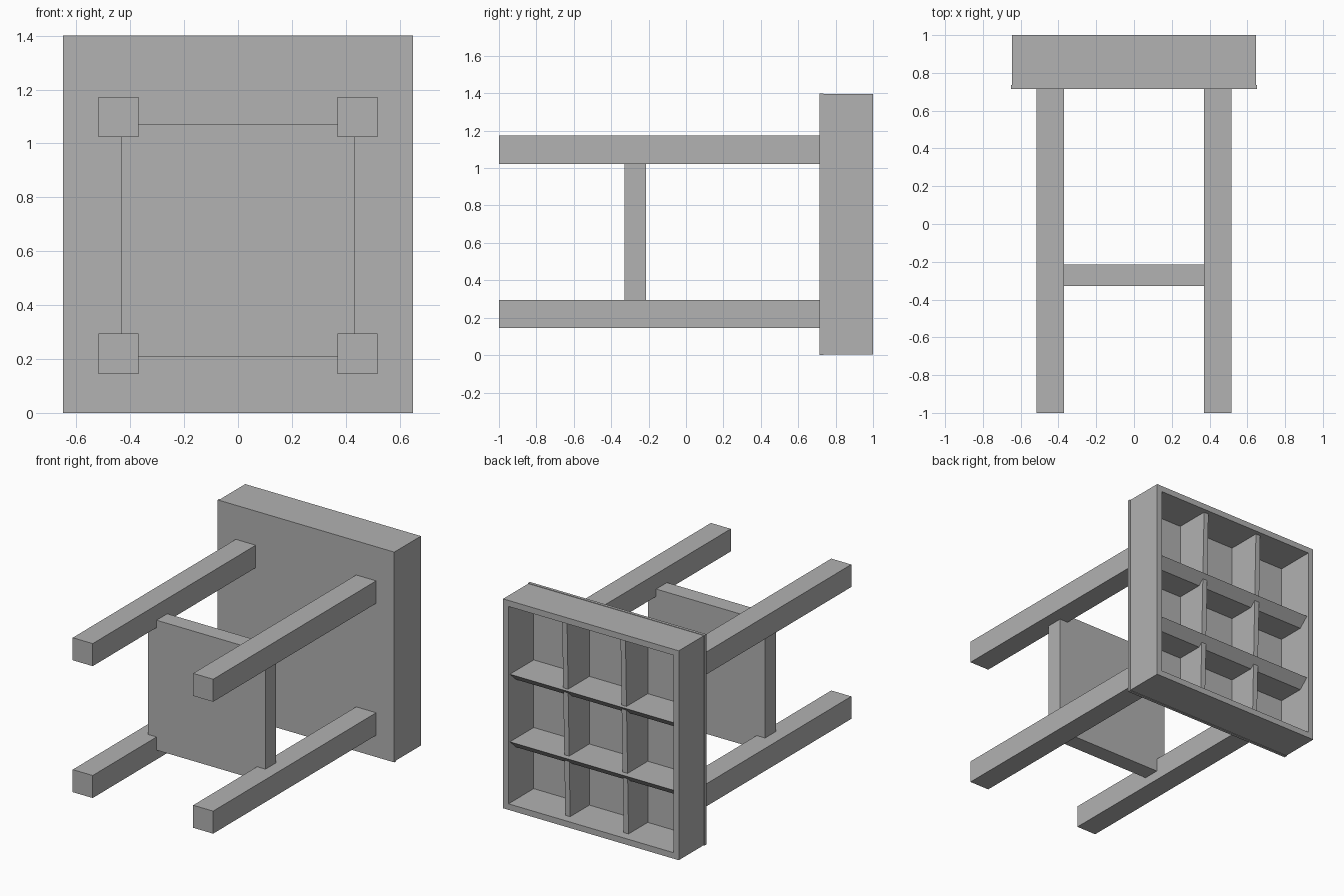
import bpy
import bmesh

cube = bpy.data.objects.get("Cube")
if cube:
    bpy.data.objects.remove(cube, do_unlink=True)

grey = bpy.data.materials.new("plain_grey")
grey.use_nodes = True
COLOUR = (0.445, 0.445, 0.445, 1)
grey.diffuse_color = COLOUR
grey.node_tree.nodes["Principled BSDF"].inputs["Base Color"].default_value = COLOUR


def finish(name, bm):
    bmesh.ops.recalc_face_normals(bm, faces=bm.faces)
    mesh = bpy.data.meshes.new(name)
    bm.to_mesh(mesh)
    bm.free()
    mesh.materials.append(grey)
    obj = bpy.data.objects.new(name, mesh)
    bpy.context.collection.objects.link(obj)
    return obj


def prism(name, x0, x1, profile):
    """Extrude a (y, z) outline along x."""
    bm = bmesh.new()
    face = bm.faces.new([bm.verts.new((x0, y, z)) for y, z in profile])
    new = bmesh.ops.extrude_face_region(bm, geom=[face])["geom"]
    bmesh.ops.translate(bm, vec=(x1 - x0, 0, 0),
                        verts=[v for v in new if isinstance(v, bmesh.types.BMVert)])
    return finish(name, bm)


def box(name, x0, x1, y0, y1, z0, z1):
    return prism(name, x0, x1, [(y0, z0), (y1, z0), (y1, z1), (y0, z1)])


HALF_W, HEIGHT = 0.65, 1.4
FRONT, FLOOR, BACK = 0.715, 0.735, 1.0
LIP, WALL = 0.003, 0.043

# Seat panel, slightly larger than the frame behind it
box("seat_panel", -HALF_W, HALF_W, FRONT, FLOOR, 0, HEIGHT)

# Frame around the open compartments
for side, s in (("left", 1), ("right", -1)):
    x0, x1 = sorted((s * (HALF_W - WALL), s * (HALF_W - LIP)))
    box(f"frame_{side}", x0, x1, FLOOR, BACK, LIP, HEIGHT - LIP)
inner = HALF_W - WALL
box("frame_bottom", -inner, inner, FLOOR, BACK, LIP, WALL)
box("frame_top", -inner, inner, FLOOR, BACK, HEIGHT - WALL, HEIGHT - LIP)

# Horizontal ribs with a chamfered rear edge
for name, top in (("lower_rib", 0.45), ("upper_rib", 0.9)):
    prism(name, -inner, inner,
          [(FLOOR, top), (0.985, top), (0.92, top - 0.06), (FLOOR, top - 0.06)])

# Upright ribs, a little deeper set toward the bottom
for side, s in (("left", 1), ("right", -1)):
    x = s * 0.215
    prism(f"upright_rib_{side}", x - 0.018, x + 0.018,
          [(FLOOR, WALL), (0.937, WALL), (0.97, HEIGHT - WALL), (FLOOR, HEIGHT - WALL)])

# Four square legs
for side, s in (("left", 1), ("right", -1)):
    x0, x1 = sorted((s * 0.37, s * 0.517))
    for level, z in (("lower", 0.145), ("upper", 1.023)):
        box(f"{level}_leg_{side}", x0, x1, -1, FRONT, z, z + 0.15)

# Shelf board held between the legs
box("shelf_board", -0.432, 0.432, -0.328, -0.215, 0.207, 1.072)
